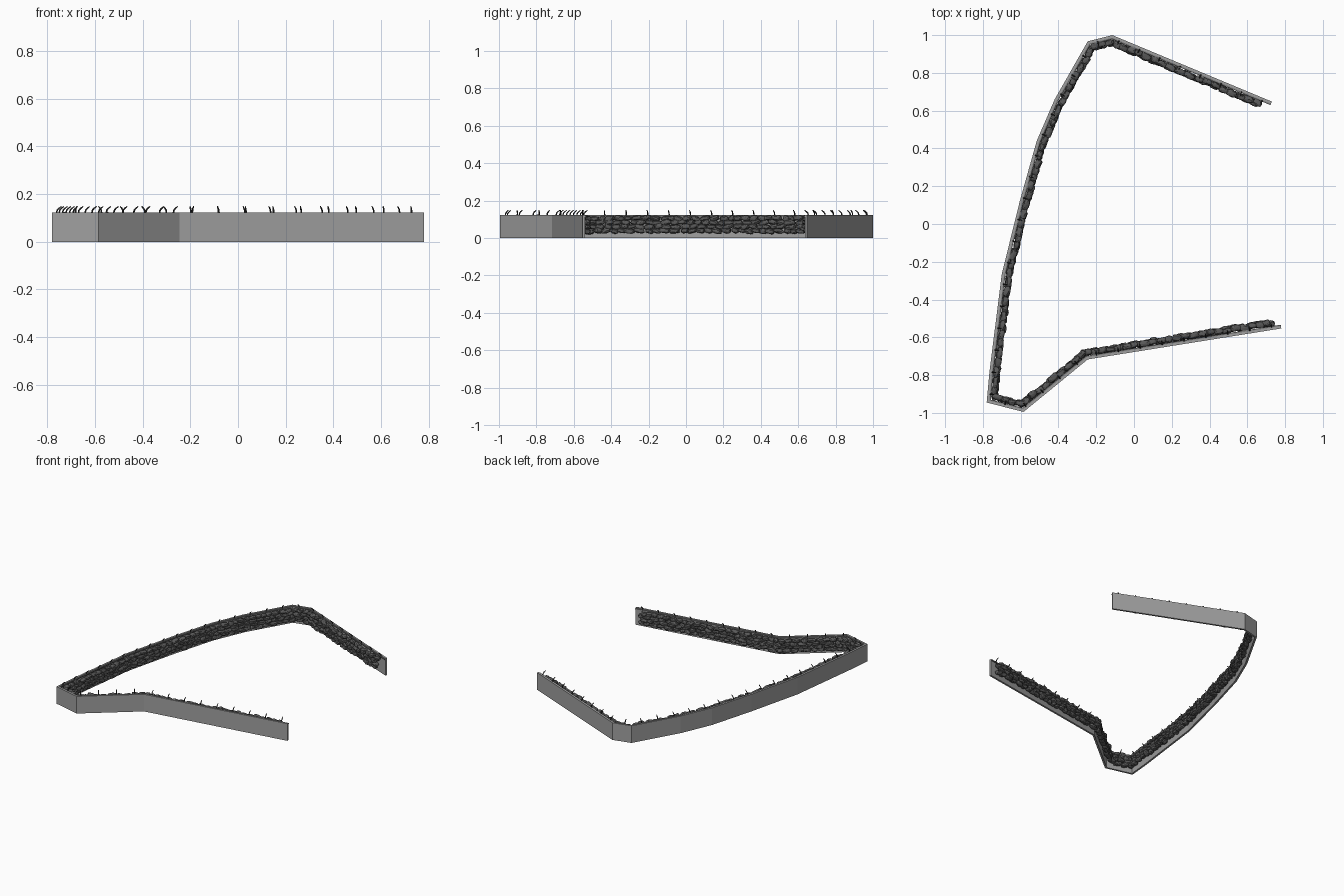
import bpy, bmesh, math, random
from mathutils import Vector, Matrix, noise

if "Cube" in bpy.data.objects:
    bpy.data.objects.remove(bpy.data.objects["Cube"])

random.seed(4)
PATH = [Vector(p) for p in [
    (0.78, -0.553), (-0.245, -0.717), (-0.585, -0.995), (-0.78, -0.945),
    (-0.765, -0.78), (-0.70, -0.265), (-0.605, 0.12), (-0.515, 0.44), (-0.42, 0.66),
    (-0.245, 0.967), (-0.115, 1.0), (0.73, 0.648)]]


def inward(d):
    return Vector((d.y, -d.x))


def offset_path(dist):
    # Mitred offset of the path towards the inside
    out = []
    for i, p in enumerate(PATH):
        ds = []
        if i > 0:
            ds.append((p - PATH[i - 1]).normalized())
        if i < len(PATH) - 1:
            ds.append((PATH[i + 1] - p).normalized())
        n = sum((inward(d) for d in ds), Vector((0, 0))).normalized()
        out.append(p + n * dist / n.dot(inward(ds[0])))
    return out


def sample(path, s):
    for a, b in zip(path, path[1:]):
        l = (b - a).length
        if s <= l:
            return a + (b - a) * s / l, (b - a) / l
        s -= l
    return path[-1].copy(), (path[-1] - path[-2]).normalized()


def length(path):
    return sum((b - a).length for a, b in zip(path, path[1:]))


def finish(bm, name):
    bmesh.ops.recalc_face_normals(bm, faces=bm.faces)
    me = bpy.data.meshes.new(name)
    bm.to_mesh(me)
    bm.free()
    ob = bpy.data.objects.new(name, me)
    bpy.context.collection.objects.link(ob)
    return ob


def colour(ob, v):
    m = bpy.data.materials.new(ob.name)
    m.diffuse_color = (v, v, v, 1)
    m.use_nodes = True
    m.node_tree.nodes["Principled BSDF"].inputs["Base Color"].default_value = m.diffuse_color
    ob.data.materials.append(m)


def strip(name, d0, d1, z0, z1):
    # Rectangular bar swept along the path
    bm = bmesh.new()
    rings = []
    for a, b in zip(offset_path(d0), offset_path(d1)):
        rings.append([bm.verts.new((p.x, p.y, z))
                      for p, z in ((a, z0), (b, z0), (b, z1), (a, z1))])
    for r, q in zip(rings, rings[1:]):
        for k in range(4):
            bm.faces.new((r[k], r[(k + 1) % 4], q[(k + 1) % 4], q[k]))
    bm.faces.new(rings[0])
    bm.faces.new(rings[-1])
    return finish(bm, name)


# Outer panel and the slim rail along its inner top edge
colour(strip("wall_panel", 0.0, 0.013, 0.0, 0.123), 0.35)
colour(strip("top_rail", 0.013, 0.020, 0.113, 0.120), 0.2)

# Rough stones stacked in rows on the inner side
bm = bmesh.new()
line = offset_path(0.036)
total = length(line)
for row in range(4):
    s = 0.055 + 0.02 * (row % 2)
    while s < total - 0.05:
        size = random.uniform(0.040, 0.066)
        p, d = sample(line, s)
        off = inward(d) * random.uniform(-0.004, 0.007)
        seed = Vector((random.random() * 50, row * 7, s * 9))
        vs = bmesh.ops.create_icosphere(bm, subdivisions=2, radius=0.5)["verts"]
        for v in vs:
            # Squared-off blob with some noise
            c = v.co * (0.9 / max(abs(t) for t in v.co) * 0.25 + 0.5)
            v.co = c * (1 + 0.28 * noise.noise(c * 2.4 + seed))
        m = (Matrix.Translation((p.x + off.x, p.y + off.y,
                                 0.037 + 0.0225 * row + random.uniform(-.003, .003)))
             @ Matrix.Rotation(math.atan2(d.y, d.x) + random.uniform(-.15, .15), 4, 'Z')
             @ Matrix.Rotation(random.uniform(-.25, .25), 4, 'Y')
             @ Matrix.Diagonal((size, random.uniform(0.030, 0.040),
                                random.uniform(0.025, 0.032), 1)))
        bmesh.ops.transform(bm, matrix=m, verts=vs)
        s += size * 0.86
colour(finish(bm, "stones"), 0.1)

# Small bent spikes along the top, leaning inwards
cu = bpy.data.curves.new("spikes", 'CURVE')
cu.dimensions = '3D'
cu.bevel_depth = 0.0035
cu.bevel_resolution = 1
cu.use_fill_caps = True
line = offset_path(0.015)
total = length(line)
count = 40
for i in range(count):
    p, d = sample(line, 0.05 + (total - 0.1) * i / (count - 1))
    n = inward(d)
    sp = cu.splines.new('POLY')
    prof = [(0.004, 0.108), (0.000, 0.122), (0.002, 0.132), (0.009, 0.140), (0.020, 0.148)]
    sp.points.add(len(prof) - 1)
    for pt, (o, z) in zip(sp.points, prof):
        q = p + n * o
        pt.co = (q.x, q.y, z, 1)
        pt.radius = 1.0 if z < 0.145 else 0.6
spikes = bpy.data.objects.new("spikes", cu)
bpy.context.collection.objects.link(spikes)
colour(spikes, 0.03)
